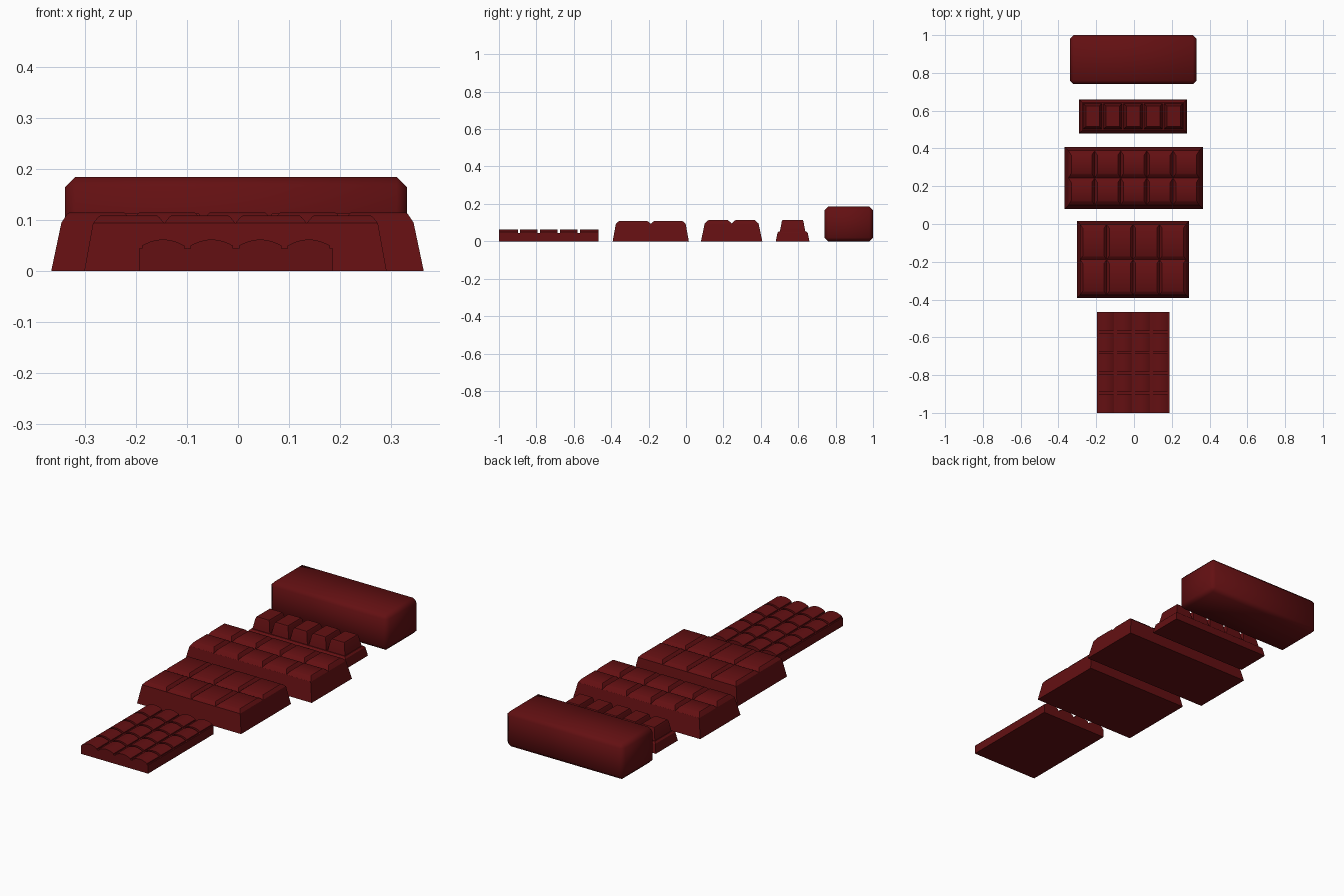
import bpy, bmesh, math

cube = bpy.data.objects.get("Cube")
if cube:
    bpy.data.objects.remove(cube, do_unlink=True)

chocolate = bpy.data.materials.new("dark red chocolate")
COLOUR = (0.125, 0.005, 0.006, 1)
chocolate.diffuse_color = COLOUR
chocolate.use_nodes = True
for node in chocolate.node_tree.nodes:
    if node.type == 'BSDF_PRINCIPLED':
        node.inputs["Base Color"].default_value = COLOUR


def rect(x0, x1, y0, y1, inset_x=0.0, inset_y=None):
    iy = inset_x if inset_y is None else inset_y
    return (x0 + inset_x, x1 - inset_x, y0 + iy, y1 - iy)


def loft(bm, layers, top=True, bottom=True):
    """Stack rectangles given as (rectangle, height) into a tapered solid."""
    rings = []
    for (x0, x1, y0, y1), z in layers:
        corners = ((x0, y0), (x1, y0), (x1, y1), (x0, y1))
        rings.append([bm.verts.new((x, y, z)) for x, y in corners])
    for low, high in zip(rings, rings[1:]):
        for i in range(4):
            j = (i + 1) % 4
            bm.faces.new((low[i], low[j], high[j], high[i]))
    if bottom:
        bm.faces.new(rings[0][::-1])
    if top:
        bm.faces.new(rings[-1])


def cells(area, columns, rows):
    """Yield the equal cells of a rectangle."""
    x0, x1, y0, y1 = area
    w, d = (x1 - x0) / columns, (y1 - y0) / rows
    for c in range(columns):
        for r in range(rows):
            yield (x0 + c * w, x0 + (c + 1) * w, y0 + r * d, y0 + (r + 1) * d)


def finish(bm, name, angle=30):
    bmesh.ops.remove_doubles(bm, verts=bm.verts[:], dist=0.0001)
    bmesh.ops.recalc_face_normals(bm, faces=bm.faces[:])
    mesh = bpy.data.meshes.new(name)
    bm.to_mesh(mesh)
    bm.free()
    mesh.materials.append(chocolate)
    obj = bpy.data.objects.new(name, mesh)
    bpy.context.collection.objects.link(obj)
    bpy.ops.object.select_all(action='DESELECT')
    obj.select_set(True)
    bpy.context.view_layer.objects.active = obj
    bpy.ops.object.shade_smooth_by_angle(angle=math.radians(angle))
    return obj


def grooved_bar(name, area, columns, rows, groove_z, top_z, taper, bevel):
    """Tapered slab whose top is divided by V grooves."""
    bm = bmesh.new()
    deck = rect(*area, taper)
    loft(bm, [(area, 0), (deck, groove_z)], top=False)
    for cell in cells(deck, columns, rows):
        mid = groove_z + 0.8 * (top_z - groove_z)
        loft(bm, [(cell, groove_z),
                  (rect(*cell, bevel[0] * 0.7, bevel[1] * 0.7), mid),
                  (rect(*cell, *bevel), top_z)], bottom=False)
    return finish(bm, name)


def domed_tile(bm, cell, z0, edge_z, peak_z, steps=10):
    """Tile with an arched top, extruded along y."""
    x0, x1, y0, y1 = cell
    outline = [(x0, z0), (x1, z0)]
    for i in range(steps + 1):
        t = 1 - 2 * i / steps
        outline.append(((x0 + x1) / 2 + t * (x1 - x0) / 2,
                        edge_z + (peak_z - edge_z) * (1 - t * t)))
    front = [bm.verts.new((x, y0, z)) for x, z in outline]
    back = [bm.verts.new((x, y1, z)) for x, z in outline]
    bm.faces.new(front)
    bm.faces.new(back[::-1])
    for i in range(1, len(outline)):
        j = (i + 1) % len(outline)
        bm.faces.new((front[i], back[i], back[j], front[j]))


# Thin bar with domed tiles
bm = bmesh.new()
area = (-0.195, 0.187, -1.0, -0.467)
loft(bm, [(area, 0), (area, 0.044)])
for cell in cells(area, 4, 5):
    x0, x1, y0, y1 = rect(*cell, 0.006)
    # outer rows reach the ends of the slab
    y0 = cell[2] if abs(cell[2] - area[2]) < 0.001 else y0
    y1 = cell[3] if abs(cell[3] - area[3]) < 0.001 else y1
    domed_tile(bm, (x0, x1, y0, y1), 0.044, 0.05, 0.062)
finish(bm, "thin_domed_bar")

# Two thick bars with V grooves
grooved_bar("eight_piece_bar", (-0.302, 0.292, -0.392, 0.015), 4, 2,
            0.094, 0.109, 0.017, (0.014, 0.02))
grooved_bar("ten_piece_bar", (-0.367, 0.365, 0.08, 0.408), 5, 2,
            0.095, 0.115, 0.02, (0.015, 0.024))

# Narrow bar with tall separate blocks
bm = bmesh.new()
area = (-0.29, 0.28, 0.48, 0.66)
loft(bm, [(area, 0), (rect(*area, 0.009), 0.045), (rect(*area, 0.017), 0.053)])
for cell in cells(rect(*area, 0.017, 0.02), 5, 1):
    loft(bm, [(rect(*cell, 0.004, 0.002), 0.053),
              (rect(*cell, 0.014, 0.012), 0.105),
              (rect(*cell, 0.018, 0.016), 0.113)], bottom=False)
finish(bm, "five_block_bar")

# Plain block with softened edges
bm = bmesh.new()
area = (-0.34, 0.332, 0.74, 1.0)
loft(bm, [(area, 0), (area, 0.185)])
bmesh.ops.bevel(bm, geom=bm.edges[:], offset=0.02, segments=1, affect='EDGES')
finish(bm, "plain_block", angle=60)
